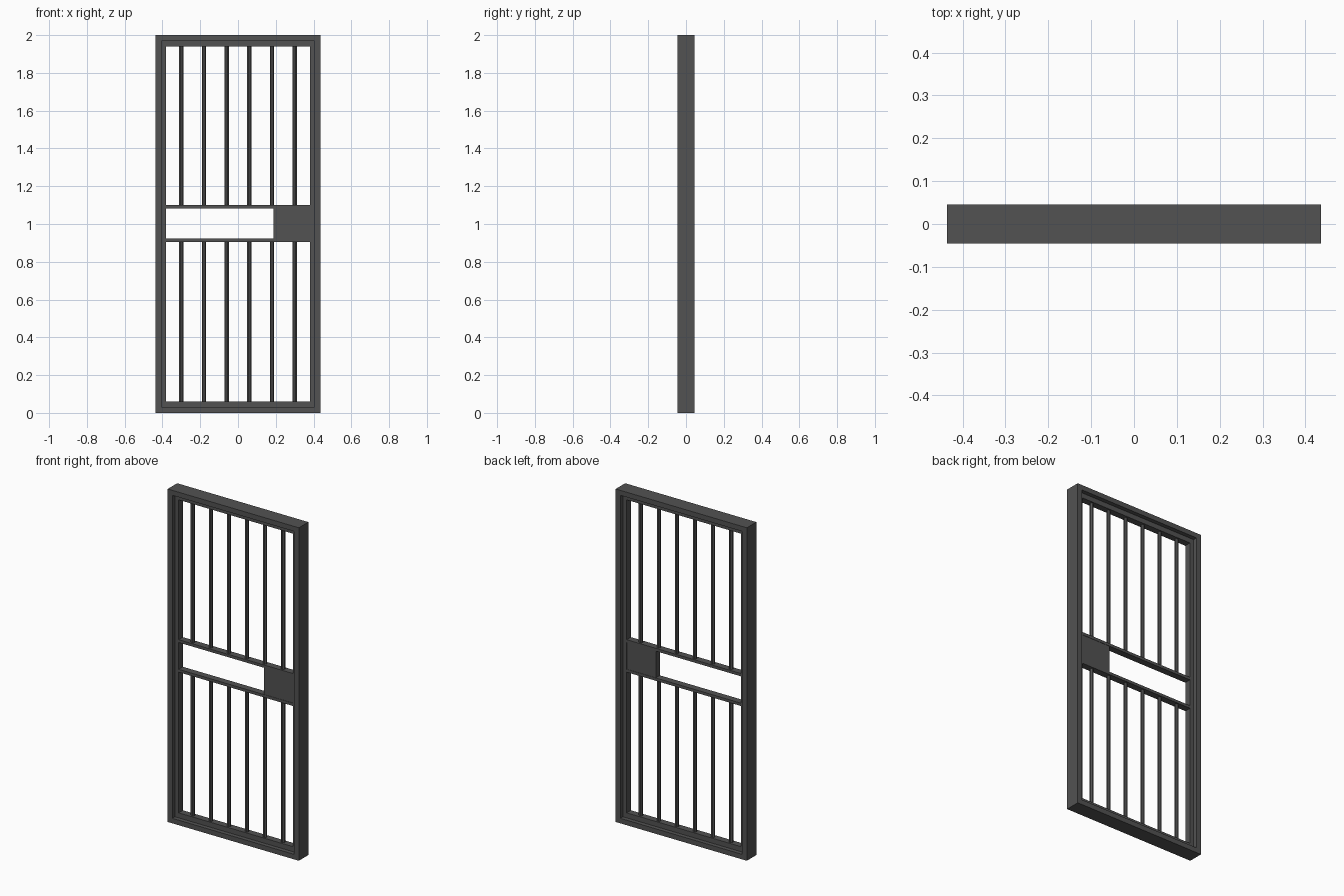
import bpy, bmesh, math
from mathutils import Matrix

if "Cube" in bpy.data.objects:
    bpy.data.objects.remove(bpy.data.objects["Cube"])

steel = bpy.data.materials.new("dark grey steel")
steel.diffuse_color = (0.085, 0.085, 0.085, 1)
steel.use_nodes = True
steel.node_tree.nodes["Principled BSDF"].inputs["Base Color"].default_value = steel.diffuse_color


def finish(name, bm):
    mesh = bpy.data.meshes.new(name)
    bmesh.ops.recalc_face_normals(bm, faces=bm.faces)
    bm.to_mesh(mesh)
    bm.free()
    mesh.materials.append(steel)
    obj = bpy.data.objects.new(name, mesh)
    bpy.context.collection.objects.link(obj)
    return obj


def box(name, x0, x1, z0, z1, d):
    bm = bmesh.new()
    m = Matrix.Translation(((x0 + x1) / 2, 0, (z0 + z1) / 2)) @ Matrix.Diagonal((x1 - x0, 2 * d, z1 - z0, 1))
    bmesh.ops.create_cube(bm, size=1, matrix=m)
    return finish(name, bm)


def ring(name, w, z0, z1, tx, tz, d):
    # rectangular frame with clean mitred corners
    outer = [(-w, z0), (w, z0), (w, z1), (-w, z1)]
    inner = [(-w + tx, z0 + tz), (w - tx, z0 + tz), (w - tx, z1 - tz), (-w + tx, z1 - tz)]
    bm = bmesh.new()
    loops = [[bm.verts.new((x, y, z)) for x, z in pts]
             for pts, y in ((outer, -d), (inner, -d), (inner, d), (outer, d))]
    for a in range(4):
        la, lb = loops[a], loops[(a + 1) % 4]
        for i in range(4):
            j = (i + 1) % 4
            bm.faces.new((la[i], la[j], lb[j], lb[i]))
    return finish(name, bm)


def bar(name, x, z0, z1):
    bm = bmesh.new()
    m = Matrix.Translation((x, 0, (z0 + z1) / 2)) @ Matrix.Rotation(math.pi / 8, 4, 'Z')
    bmesh.ops.create_cone(bm, cap_ends=True, segments=8, radius1=0.012, radius2=0.012,
                          depth=z1 - z0, matrix=m)
    return finish(name, bm)


# Fixed outer frame and recessed door leaf
ring("outer_frame", 0.436, 0, 2, 0.031, 0.03, 0.045)
ring("door_frame", 0.405, 0.03, 1.97, 0.025, 0.03, 0.02)

# Two middle rails with the lock box between them
box("upper_rail", -0.38, 0.38, 1.083, 1.1, 0.02)
box("lower_rail", -0.38, 0.38, 0.905, 0.922, 0.02)
box("lock_box", 0.187, 0.38, 0.922, 1.083, 0.018)

# Vertical bars above and below
for i in range(6):
    x = -0.3 + 0.12 * i
    bar(f"upper_bar_{i + 1}", x, 1.1, 1.94)
    bar(f"lower_bar_{i + 1}", x, 0.06, 0.905)
